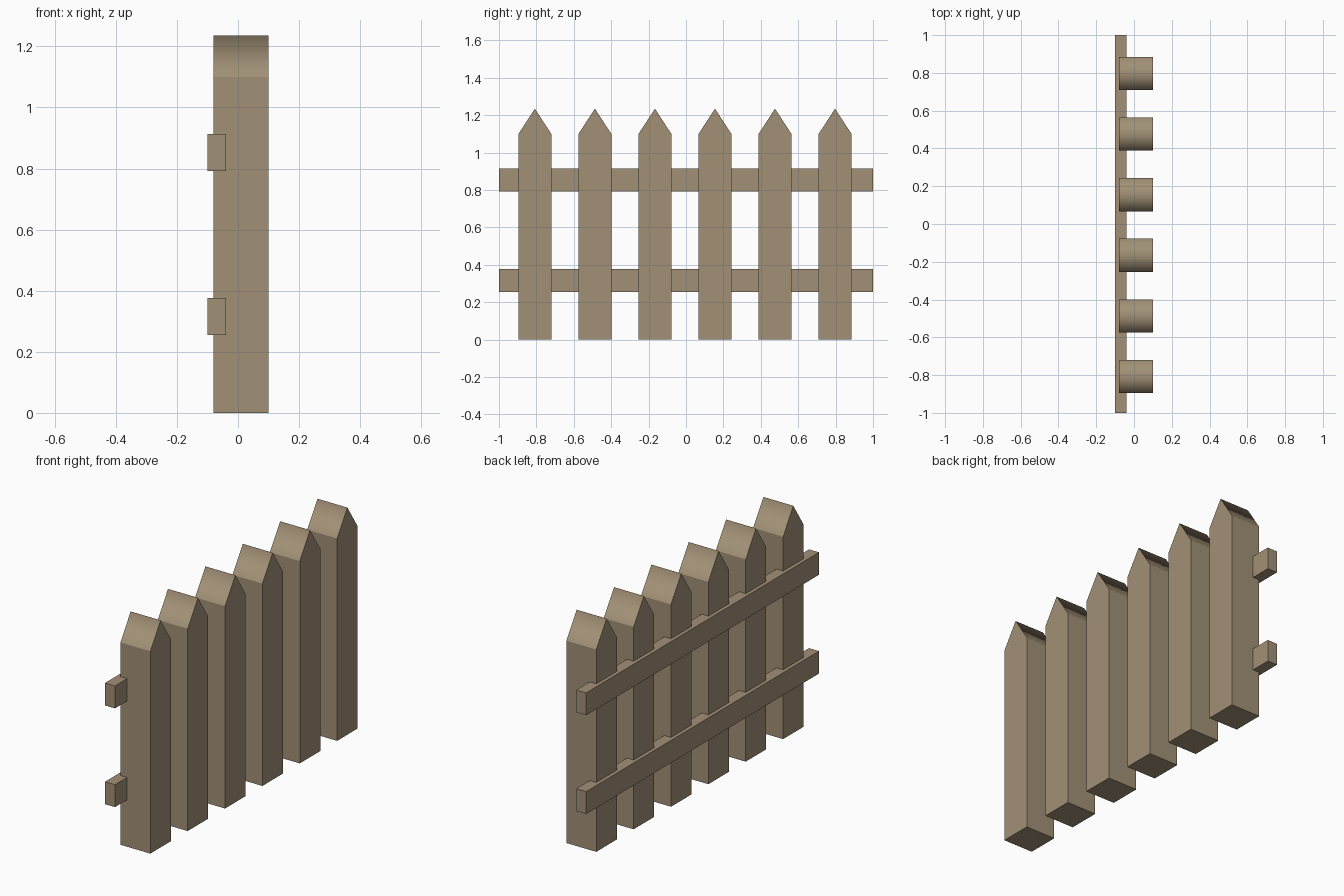
import bpy
import bmesh

if "Cube" in bpy.data.objects:
    bpy.data.objects.remove(bpy.data.objects["Cube"])

wood = bpy.data.materials.new("wood")
wood.diffuse_color = (0.36, 0.28, 0.18, 1)
wood.use_nodes = True
wood.node_tree.nodes["Principled BSDF"].inputs["Base Color"].default_value = wood.diffuse_color


def extrude_profile(name, profile, x0, x1):
    """Extrude a (y, z) outline along x from x0 to x1."""
    bm = bmesh.new()
    face = bm.faces.new([bm.verts.new((x0, y, z)) for y, z in profile])
    ext = bmesh.ops.extrude_face_region(bm, geom=[face])["geom"]
    moved = [v for v in ext if isinstance(v, bmesh.types.BMVert)]
    bmesh.ops.translate(bm, verts=moved, vec=(x1 - x0, 0, 0))
    bmesh.ops.recalc_face_normals(bm, faces=bm.faces)
    # Sloped tip faces shade softly over the ridge, with crisp borders
    slopes = [f for f in bm.faces if 0.1 < f.normal.z < 0.9]
    for f in slopes:
        f.smooth = True
        for e in f.edges:
            e.smooth = all(g in slopes for g in e.link_faces)
    mesh = bpy.data.meshes.new(name)
    bm.to_mesh(mesh)
    bm.free()
    mesh.materials.append(wood)
    obj = bpy.data.objects.new(name, mesh)
    bpy.context.collection.objects.link(obj)
    return obj


# Pointed pickets
HALF, SHOULDER, TIP = 0.088, 1.10, 1.235
outline = [(-HALF, 0), (HALF, 0), (HALF, SHOULDER), (0, TIP), (-HALF, SHOULDER)]
for i in range(6):
    picket = extrude_profile(f"picket_{i + 1}", outline, -0.08, 0.10)
    picket.location.y = -0.808 + 0.321 * i

# Horizontal rails, let into the back of the pickets
for name, z0, z1 in (("lower_rail", 0.255, 0.377), ("upper_rail", 0.792, 0.914)):
    extrude_profile(name, [(-1, z0), (1, z0), (1, z1), (-1, z1)], -0.10, -0.04)
